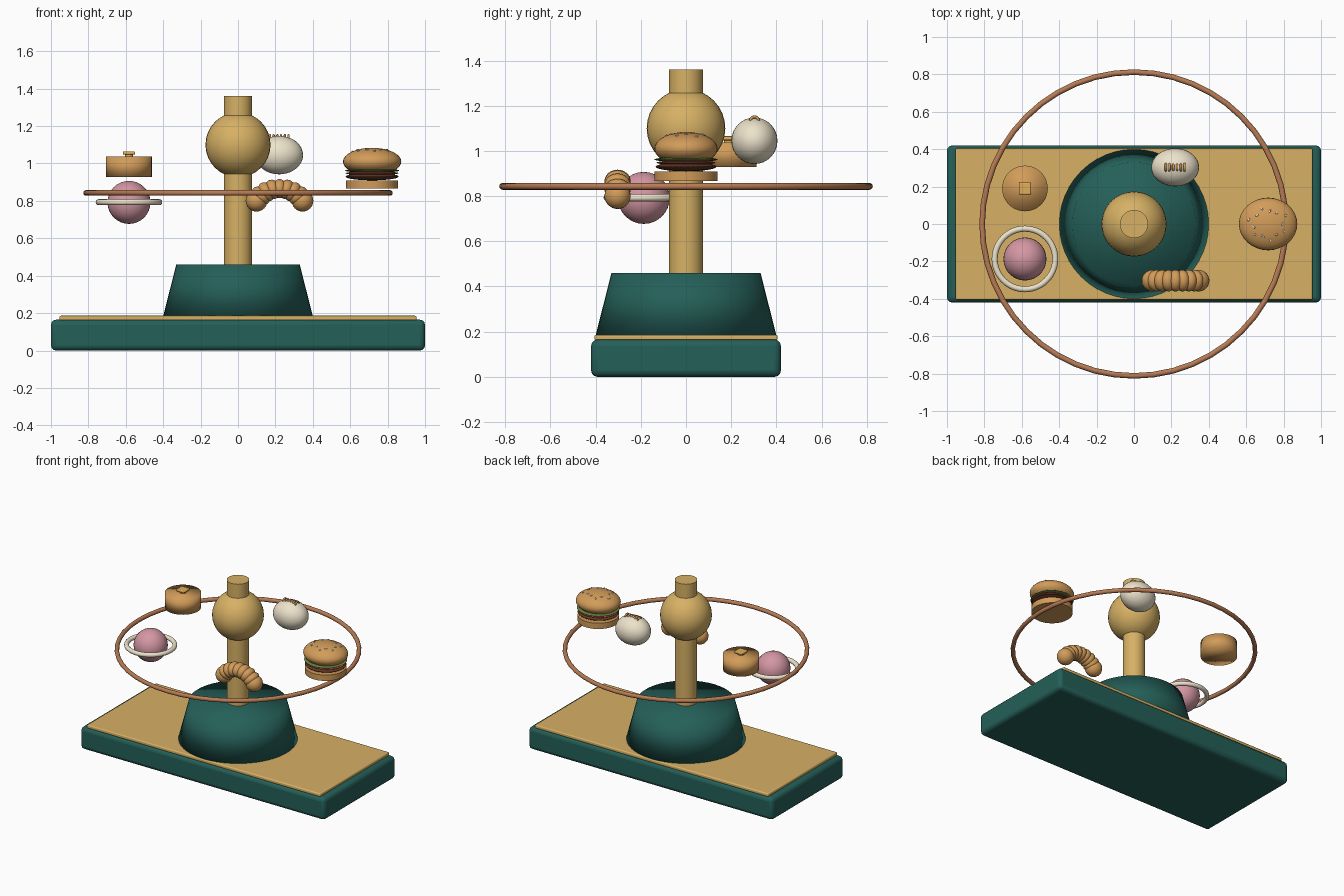
import bpy, math, random

if "Cube" in bpy.data.objects:
    bpy.data.objects.remove(bpy.data.objects["Cube"])

random.seed(4)


def mat(name, rgb):
    m = bpy.data.materials.new(name)
    m.diffuse_color = (*rgb, 1)
    m.use_nodes = True
    m.node_tree.nodes["Principled BSDF"].inputs["Base Color"].default_value = m.diffuse_color
    return m


GREEN = mat("green", (0.018, 0.115, 0.098))
BRASS = mat("brass", (0.68, 0.44, 0.13))
COPPER = mat("copper", (0.48, 0.20, 0.09))
CRUST = mat("crust", (0.64, 0.33, 0.10))
BUTTER = mat("butter", (0.75, 0.42, 0.10))
CREAM = mat("cream", (0.85, 0.77, 0.60))
PINK = mat("pink", (0.66, 0.31, 0.37))
LEAF = mat("leaf", (0.14, 0.24, 0.05))
MEAT = mat("meat", (0.12, 0.04, 0.02))
TOMATO = mat("tomato", (0.42, 0.08, 0.05))


def finish(name, m, bevel=0, full_smooth=False):
    o = bpy.context.object
    o.name = name
    o.data.materials.append(m)
    if bevel:
        b = o.modifiers.new("bevel", "BEVEL")
        b.width, b.segments = bevel, 3
    if full_smooth:
        bpy.ops.object.shade_smooth()
    else:
        bpy.ops.object.shade_smooth_by_angle(angle=math.radians(40))
    return o


def box(name, m, loc, size, bevel=0):
    bpy.ops.mesh.primitive_cube_add(size=1, location=loc)
    o = bpy.context.object
    o.scale = size
    bpy.ops.object.transform_apply(location=False, rotation=False, scale=True)
    return finish(name, m, bevel)


def ball(name, m, loc, radii, rot=(0, 0, 0), seg=32, rings=16):
    bpy.ops.mesh.primitive_uv_sphere_add(segments=seg, ring_count=rings, radius=1, location=loc, rotation=rot)
    bpy.context.object.scale = radii
    return finish(name, m, full_smooth=True)


def drum(name, m, xy, z0, z1, r0, r1=None, bevel=0, full_smooth=False):
    bpy.ops.mesh.primitive_cone_add(vertices=48, radius1=r0, radius2=r0 if r1 is None else r1,
                                    depth=z1 - z0, location=(*xy, (z0 + z1) / 2))
    return finish(name, m, bevel, full_smooth)


def hoop(name, m, loc, major, minor, rot=(0, 0, 0), seg=48, sides=12):
    bpy.ops.mesh.primitive_torus_add(major_radius=major, minor_radius=minor, major_segments=seg,
                                     minor_segments=sides, location=loc, rotation=rot)
    return finish(name, m, full_smooth=True)


# Stand
box("base", GREEN, (0, 0, 0.0825), (2, 0.84, 0.165), 0.028)
box("base_plate", BRASS, (0, 0, 0.173), (1.91, 0.81, 0.026), 0.008)
drum("pedestal", GREEN, (0, 0), 0.184, 0.46, 0.40, 0.33, full_smooth=True)
drum("column", BRASS, (0, 0), 0.45, 1.36, 0.075)
ball("hub_ball", BRASS, (0, 0, 1.10), (0.174,) * 3)
hoop("orbit_ring", COPPER, (0, 0, 0.843), 0.812, 0.015)

# Burger
bx = 0.717
drum("bottom_bun", CRUST, (bx, 0), 0.867, 0.910, 0.139)
ball("patty", MEAT, (bx, 0, 0.930), (0.142, 0.134, 0.020))
ball("tomato_slice", TOMATO, (bx, 0, 0.948), (0.142, 0.130, 0.011))
ball("lettuce", LEAF, (bx, 0, 0.962), (0.146, 0.141, 0.011))
ball("top_bun", CRUST, (bx, 0, 1.01), (0.156, 0.14, 0.074))
for i in range(13):
    a = i * math.tau / 13
    f = random.choice((0.5, 0.62, 0.68))
    x, y = f * 0.156 * math.cos(a), f * 0.14 * math.sin(a)
    ball("sesame_seed", CREAM, (bx + x, y, 1.01 + 0.074 * math.sqrt(1 - f * f)),
         (0.010, 0.005, 0.004), (0, 0, random.uniform(0, 3)), 8, 6)

# Cake with butter pat
cake = (-0.583, 0.19)
drum("cake", CRUST, cake, 0.928, 1.037, 0.122, full_smooth=True)
drum("butter_stem", BUTTER, cake, 1.03, 1.05, 0.022)
box("butter_pat", BUTTER, (*cake, 1.056), (0.065, 0.065, 0.018), 0.006)

# Ringed planet
ball("planet", PINK, (-0.583, -0.187, 0.792), (0.115,) * 3)
hoop("planet_ring", CREAM, (-0.583, -0.187, 0.793), 0.162, 0.016)

# Dumpling with pleats
ball("dumpling", CREAM, (0.22, 0.303, 1.045), (0.128, 0.102, 0.103))
for i in range(6):
    x = (i - 2.5) * 0.02
    hoop("pleat", CRUST, (0.22 + x, 0.303, 1.133), 0.018, 0.0065, (0, math.pi / 2, 0), 16, 8)

# Croissant: overlapping lobes along an arch
for i in range(9):
    t = (i - 4) / 4
    a = t * math.radians(60)
    r = 0.051 + 0.007 * abs(t)
    loc = (0.222 + 0.142 * math.sin(a), -0.303, 0.866 - 0.130 * (1 - math.cos(a)))
    along = 0.058 if i in (0, 8) else 0.040
    ball("croissant_lobe", CRUST, loc, (along, 0.058, r), (0, a, 0), 24, 12)
